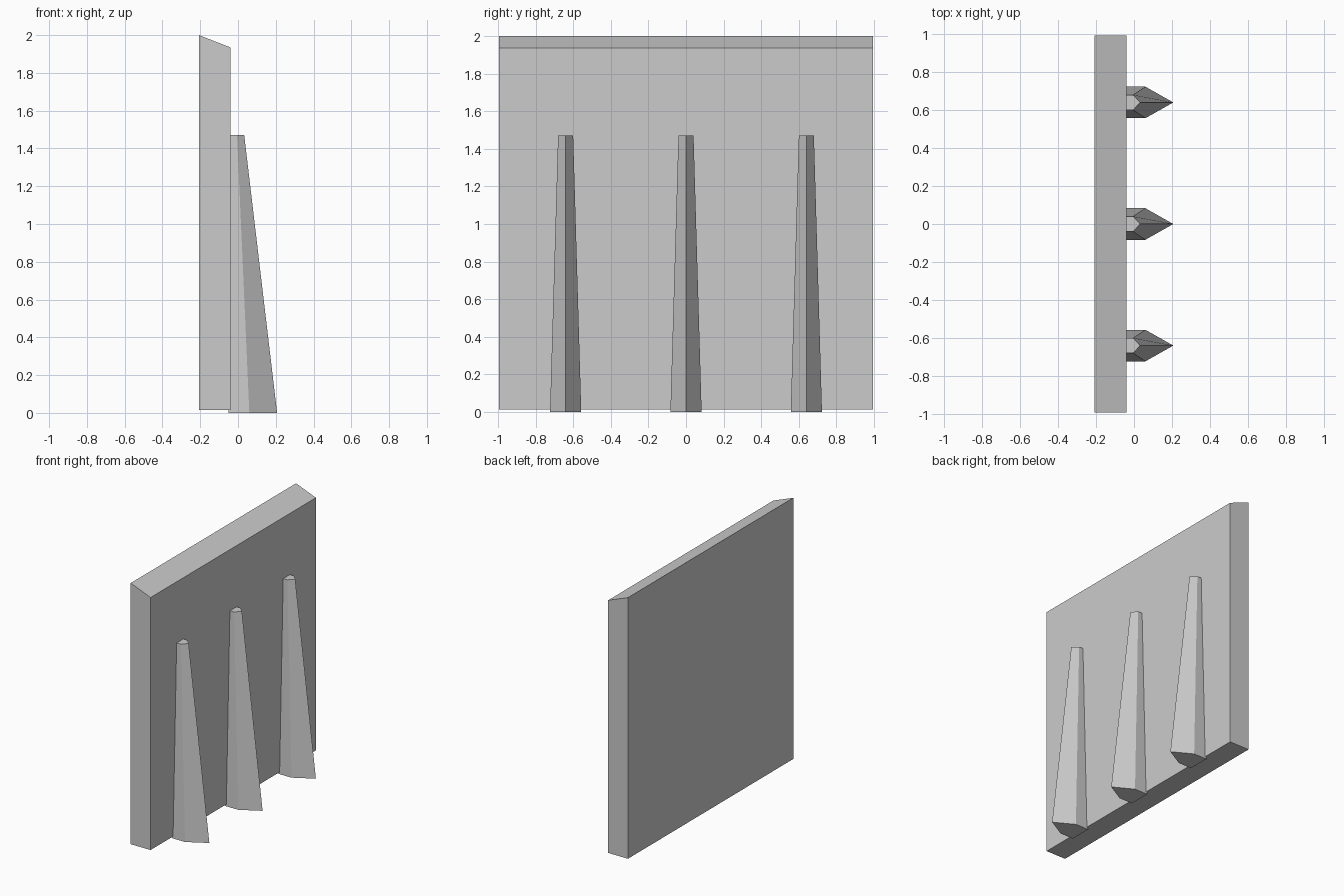
import bpy

if "Cube" in bpy.data.objects:
    bpy.data.objects.remove(bpy.data.objects["Cube"])


def loft(name, lower, upper):
    """Closed solid between two matching loops of points."""
    n = len(lower)
    faces = [tuple(reversed(range(n))), tuple(range(n, 2 * n))]
    faces += [(i, (i + 1) % n, n + (i + 1) % n, n + i) for i in range(n)]
    mesh = bpy.data.meshes.new(name)
    mesh.from_pydata(lower + upper, [], faces)
    mesh.update()
    obj = bpy.data.objects.new(name, mesh)
    bpy.context.collection.objects.link(obj)
    return obj


def pointed_section(back, shoulder, tip, half, z):
    """Five-sided outline with a flat back and a pointed front."""
    return [(back, -half, z), (shoulder, -half, z), (tip, 0, z),
            (shoulder, half, z), (back, half, z)]


# Wall slab with a sloping top
BACK, FRONT, HALF = -0.207, -0.04, 0.993
profile = [(BACK, 0.015), (FRONT, 0.015), (FRONT, 1.935), (BACK, 2.0)]
loft("wall_panel",
     [(x, HALF, z) for x, z in profile],
     [(x, -HALF, z) for x, z in profile])

# Three tapering pointed buttresses
for i in range(3):
    buttress = loft(f"buttress_{i + 1}",
                    pointed_section(-0.05, 0.06, 0.207, 0.083, 0.0),
                    pointed_section(-0.05, -0.005, 0.033, 0.04, 1.47))
    buttress.location.y = (i - 1) * 0.64
